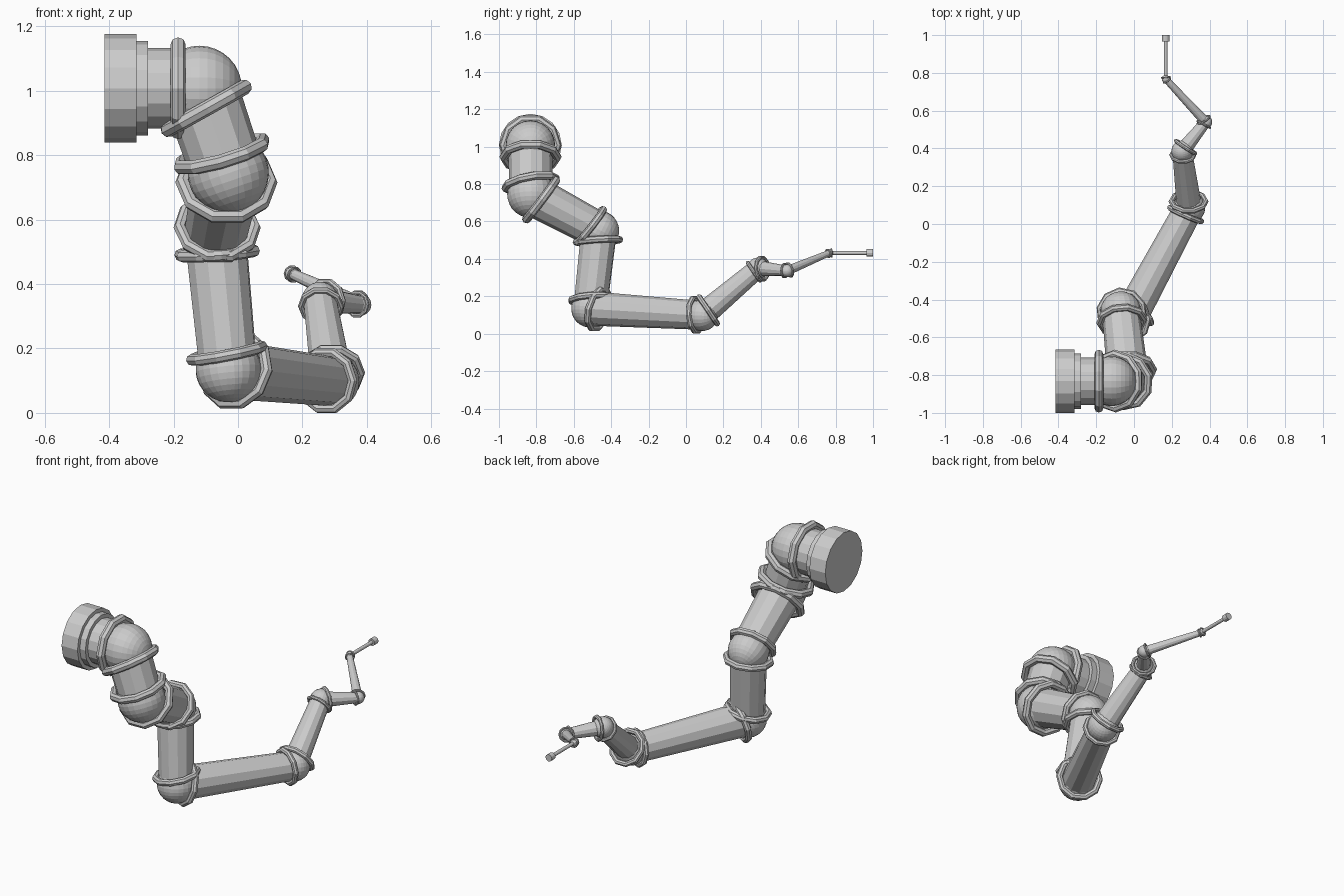
import bpy
from mathutils import Vector

if "Cube" in bpy.data.objects:
    bpy.data.objects.remove(bpy.data.objects["Cube"])


def aim(direction):
    return Vector(direction).to_track_quat('Z', 'Y').to_euler()


def tube(name, a, b, r1, r2, sides=12):
    a, b = Vector(a), Vector(b)
    bpy.ops.mesh.primitive_cone_add(vertices=sides, radius1=r1, radius2=r2,
                                    depth=(b - a).length, location=(a + b) / 2,
                                    rotation=aim(b - a))
    bpy.context.object.name = name


def ring(name, centre, normal, r):
    bpy.ops.mesh.primitive_torus_add(major_segments=10, minor_segments=8,
                                     major_radius=r * 1.08, minor_radius=r * 0.18,
                                     location=centre, rotation=aim(normal))
    bpy.context.object.name = name


# Joint centres and ball radii, from shoulder to wrist
joints = [
    ((-0.12, -0.832, 1.008), 0.132),
    ((-0.03, -0.83, 0.745), 0.126),
    ((-0.07, -0.465, 0.55), 0.108),
    ((-0.03, -0.512, 0.135), 0.102),
    ((0.293, 0.087, 0.098), 0.084),
    ((0.255, 0.385, 0.35), 0.057),
    ((0.38, 0.54, 0.336), 0.034),
    ((0.168, 0.767, 0.432), 0.021),
]
# Start and end radius of the tube leaving each joint
radii = [(0.119, 0.114), (0.111, 0.099), (0.097, 0.091), (0.092, 0.077),
         (0.067, 0.052), (0.042, 0.028), (0.026, 0.017), (0.010, 0.010)]
base = Vector((-0.415, -0.832, 1.008))
tip = Vector((0.168, 1.0, 0.432))
points = [base] + [Vector(p) for p, _ in joints] + [tip]

# Stepped mounting base and shoulder stub
for name, x1, x2, r, n in (("base_flange", -0.415, -0.315, 0.168, 16),
                           ("base_step", -0.32, -0.28, 0.147, 16),
                           ("shoulder_stub", -0.285, -0.12, 0.125, 16)):
    tube(name, (x1, base.y, base.z), (x2, base.y, base.z), r, r, n)

# Ball joints, each with a collar on both sides, and the arm tubes
for i, ((_, r), (r1, r2)) in enumerate(zip(joints, radii), 1):
    p = points[i]
    d_in = (p - points[i - 1]).normalized()
    d_out = (points[i + 1] - p).normalized()
    bpy.ops.mesh.primitive_uv_sphere_add(segments=24, ring_count=16, radius=r,
                                         location=p, rotation=aim(d_in))
    bpy.context.object.name = f"joint_ball_{i}"
    tilt = 0.0 if i == 1 else 0.17
    ring(f"collar_in_{i}", p - d_in * r * 0.5, d_in.lerp(d_out, tilt), r)
    ring(f"collar_out_{i}", p + d_out * r * 0.5, d_out.lerp(d_in, 0.17), r)
    tube(f"arm_tube_{i}", p, points[i + 1], r1, r2)

# End cap on the thin rod
tube("rod_tip", tip - Vector((0, 0.034, 0)), tip, 0.02, 0.02)
